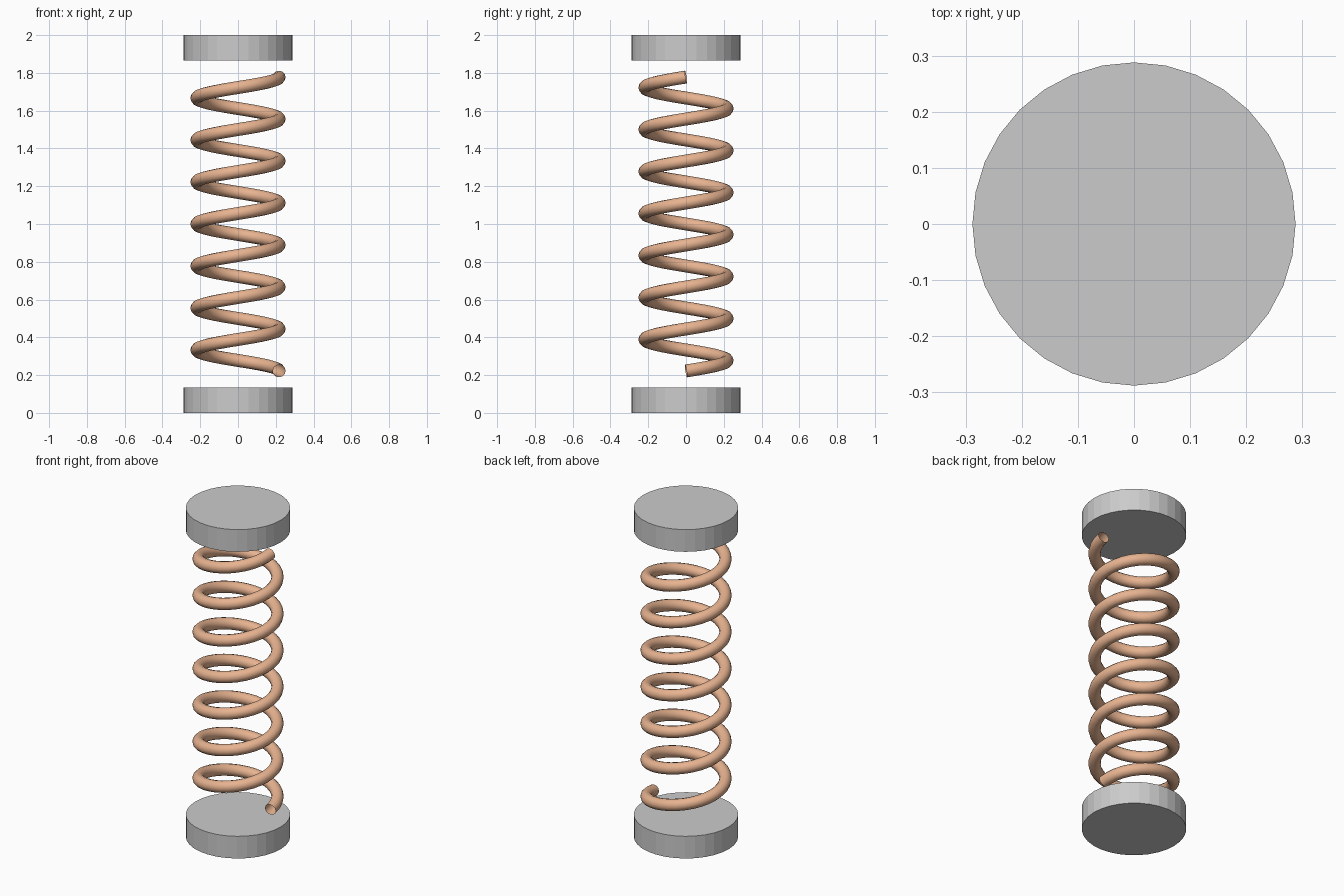
import bpy
from math import pi, sin, cos

if "Cube" in bpy.data.objects:
    bpy.data.objects.remove(bpy.data.objects["Cube"])

TURNS, STEPS = 7, 32
COIL_R, WIRE_R = 0.218, 0.034
Z0, Z1 = 0.222, 1.778
CAP_R, CAP_H = 0.288, 0.135

copper = bpy.data.materials.new("copper")
copper.diffuse_color = (0.8, 0.45, 0.28, 1)
copper.use_nodes = True
copper.node_tree.nodes["Principled BSDF"].inputs["Base Color"].default_value = copper.diffuse_color


def end_cap(name, z):
    bpy.ops.mesh.primitive_cylinder_add(vertices=32, radius=CAP_R, depth=CAP_H,
                                        location=(0, 0, z))
    bpy.context.object.name = name


# flat-sided end discs
end_cap("bottom_disc", CAP_H / 2)
end_cap("top_disc", 2 - CAP_H / 2)

# open-ended coil: round wire swept along a right-handed helix
curve = bpy.data.curves.new("spring_coil", 'CURVE')
curve.dimensions = '3D'
curve.twist_mode = 'Z_UP'
curve.bevel_depth = WIRE_R
curve.bevel_resolution = 4
curve.use_fill_caps = False
spline = curve.splines.new('POLY')
count = TURNS * STEPS
spline.points.add(count)
for i, p in enumerate(spline.points):
    a = 2 * pi * i / STEPS
    p.co = (COIL_R * cos(a), COIL_R * sin(a), Z0 + (Z1 - Z0) * i / count, 1)
spline.use_smooth = True
curve.materials.append(copper)
coil = bpy.data.objects.new("spring_coil", curve)
bpy.context.collection.objects.link(coil)

# turn the coil into a smooth mesh
bpy.ops.object.select_all(action='DESELECT')
coil.select_set(True)
bpy.context.view_layer.objects.active = coil
bpy.ops.object.convert(target='MESH')
bpy.ops.object.shade_smooth()
